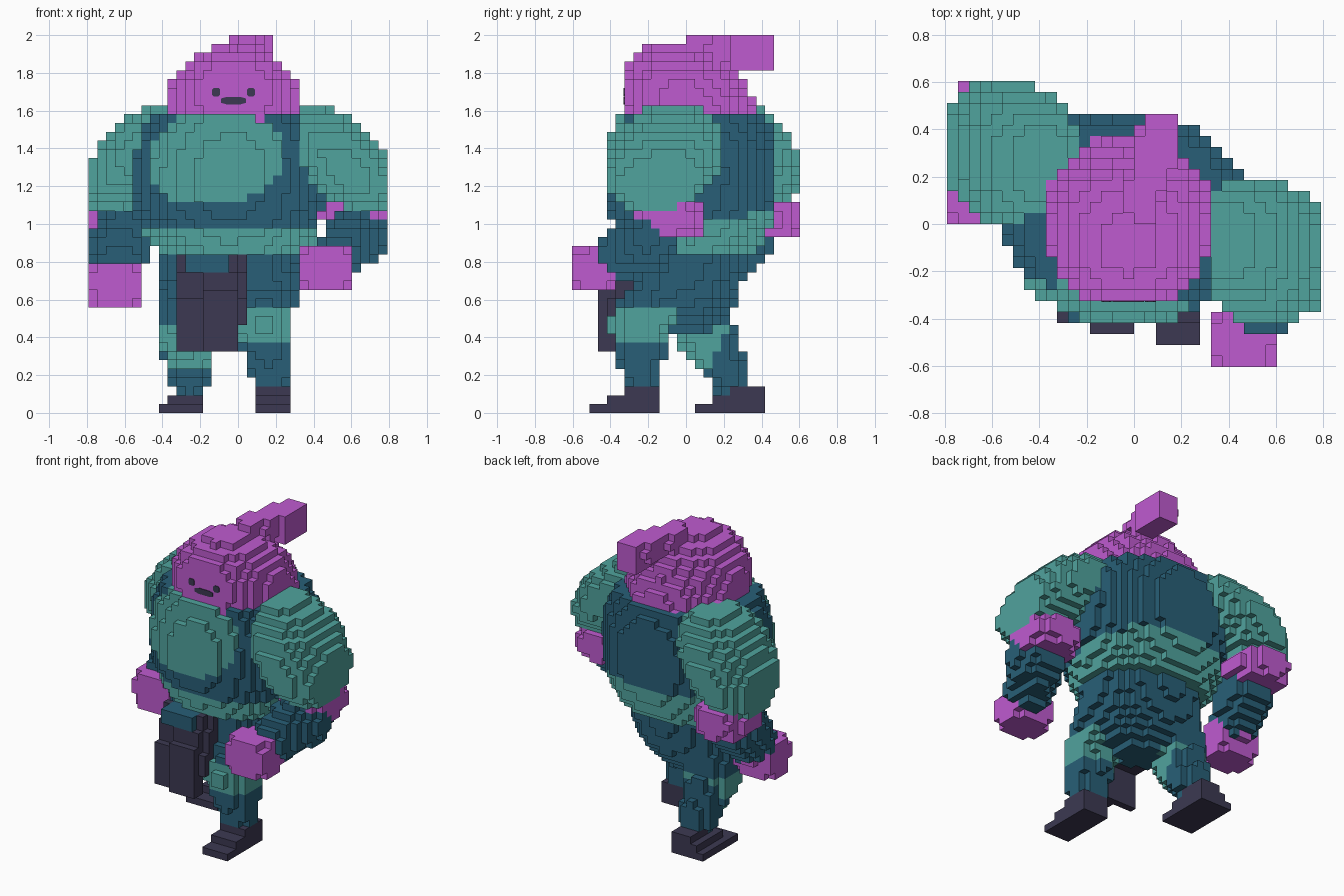
import bpy, bmesh, math
from mathutils import Vector

cube = bpy.data.objects.get("Cube")
if cube:
    bpy.data.objects.remove(cube)

V = 2 / 43                      # edge of one block
NX, NY, NZ = 17, 13, 43         # half width, half depth, height in blocks


def material(name, rgb):
    lin = [((c / 255 + 0.055) / 1.055) ** 2.4 for c in rgb] + [1.0]
    m = bpy.data.materials.new(name)
    m.use_nodes = True
    m.diffuse_color = lin
    m.node_tree.nodes["Principled BSDF"].inputs["Base Color"].default_value = lin
    return m


TEAL = material("teal", (80, 163, 157))
NAVY = material("navy", (40, 95, 119))
MAGENTA = material("magenta", (191, 91, 208))
CHARCOAL = material("charcoal", (60, 57, 82))


# Solid tests: each returns a function that says whether a point is inside
def rounded(centre, radii, n=2.0, lean_x=0.0, lean_y=0.0):
    """Superellipsoid that leans sideways with height."""
    def inside(p):
        d = p - Vector(centre)
        d -= Vector((lean_x, lean_y, 0)) * d.z
        return sum(abs(a / r) ** n for a, r in zip(d, radii)) < 1
    return inside


def limb(points, radii):
    """Tapered tube through the points."""
    def inside(p):
        for a, b, ra, rb in zip(points, points[1:], radii, radii[1:]):
            a, d = Vector(a), Vector(b) - Vector(a)
            t = max(0, min(1, (p - a).dot(d) / d.length_squared))
            if (p - a - d * t).length < ra + (rb - ra) * t:
                return True
        return False
    return inside


def box(x0, x1, y0, y1, z0, z1):
    return lambda p: x0 < p.x < x1 and y0 < p.y < y1 and z0 < p.z < z1


# Block grid: the first part to claim a block keeps it
cells = [(i, j, k) for i in range(-NX, NX) for j in range(-NY, NY) for k in range(NZ)]
taken = set()
parts = {}


def add(name, inside, colour):
    part = parts.setdefault(name, {})
    for c in cells:
        p = (Vector(c) + Vector((.5, .5, .5))) * V
        if c not in taken and inside(p):
            taken.add(c)
            part[c] = colour(p) if callable(colour) else colour


# Head: upright sides and a flat face under a dome, and a swept back tail of hair
dome = rounded((-.023, .015, 1.6), (.357, .36, .35), 2.1, 0, -.3)
add("head", lambda p: p.z > 1.53 and p.y > -.325
    and dome(Vector((p.x, p.y, max(p.z, 1.6)))), MAGENTA)
add("hair_tail", limb([(.03, .08, 1.93), (.09, .35, 1.93)], (.085, .085)), MAGENTA)
add("hair_tail", rounded((.115, .35, 1.9), (.08, .125, .1), 3.5), MAGENTA)


# Arms: leaning shoulder, forearm, fist and a band round the elbow
def arm(name, shoulder, elbow, hand):
    side = math.copysign(1, shoulder[0])
    wrist = Vector(elbow).lerp(Vector(hand), .55)
    band = Vector(elbow) + Vector((0, .1, .1))
    ball = rounded(shoulder, (.25, .3, .29), 2.2, -.55 * side, .2 * side)
    add(name + "_shoulder", lambda p: not -.25 < p.x < .32 and ball(p), TEAL)
    add(name + "_hand", rounded(hand, (.148, .133, .125), 3), MAGENTA)
    add(name + "_forearm", limb([elbow, wrist], (.165, .14)), NAVY)
    add(name + "_arm_band", rounded(band, (.18, .19, .125), 2.4), MAGENTA)


arm("left", (.54, -.115, 1.35), (.62, -.19, .93), (.465, -.48, .765))
arm("right", (-.53, .3, 1.35), (-.61, .32, .93), (-.65, .125, .675))


# Torso with a chest panel and a belt
def torso_colour(p):
    if p.z < 1.0 + 0.15 * max(p.y, 0):
        return TEAL
    dz = p.z - 1.35
    chest = abs((p.x + .12 - .15 * dz) / .35) ** 2.2 + abs(dz / .255) ** 2.2 < 1
    return TEAL if chest and p.y < 0 else NAVY


barrel = rounded((-.035, .03, 1.25), (.515, .455, .6), 2.1)
add("torso", lambda p: .83 < p.z < 1.59 and barrel(p), torso_colour)

# Waist knot and hanging loincloth, which tilts forward towards its hem
add("waist_knot", box(-.28, -.05, -.4, -.28, .75, .86), NAVY)
add("loincloth", lambda p: -.33 < p.x < min(.05, .2 * (p.z - .33)) and .33 < p.z < .84
    and p.y < (-.28 if p.z > .56 else -.37)
    and p.y > (-.47 if -.19 < p.x < 0 else -.42) + .4 * max(0, p.z - .56), CHARCOAL)


# Boots: three steps from toe to ankle
def boot(name, x0, x1, toe, heel, turn):
    for k in range(3):
        add(name, box(x0 + turn * k, x1, toe + .085 * k, heel, k * V, (k + 1) * V), CHARCOAL)


boot("left_boot", .09, .28, -.51, -.14, 0)
boot("right_boot", -.42, -.18, .04, .42, V)

# Pelvis and legs with knee patches
hips = rounded((-.045, 0, .8), (.375, .31, .39))
add("pelvis", lambda p: p.z < .84 and hips(p), NAVY)
LEG = (.165, .155, .095)
add("left_leg", limb([(.15, -.08, .7), (.135, -.25, .47), (.185, -.23, .12)], LEG),
    lambda p: TEAL if .37 < p.z < .58 else NAVY)
add("right_leg", limb([(-.25, .05, .7), (-.27, .11, .42), (-.255, .255, .14)], LEG),
    lambda p: TEAL if p.z < .48 and p.y < .09 + (p.z - .2) * .55 else NAVY)


def finish(name, bm, mats):
    me = bpy.data.meshes.new(name)
    bm.to_mesh(me)
    bm.free()
    for m in mats:
        me.materials.append(m)
    bpy.context.collection.objects.link(bpy.data.objects.new(name, me))


# Skin every part with its exposed block faces
for name, part in parts.items():
    mats = list(dict.fromkeys(part.values()))
    bm, verts = bmesh.new(), {}
    for c, colour in part.items():
        for axis in range(3):
            for side in (0, 1):
                near = list(c)
                near[axis] += 2 * side - 1
                if tuple(near) in taken:
                    continue
                ring = []
                for du, dw in ((0, 0), (1, 0), (1, 1), (0, 1)):
                    q = list(c)
                    q[axis] += side
                    q[(axis + 1) % 3] += du
                    q[(axis + 2) % 3] += dw
                    q = tuple(q)
                    if q not in verts:
                        verts[q] = bm.verts.new(Vector(q) * V)
                    ring.append(verts[q])
                f = bm.faces.new(ring if side else ring[::-1])
                f.material_index = mats.index(colour)
    finish(name, bm, mats)


# Eyes and mouth: thin plates with clipped corners on the flat front of the head
def plate(name, x, z, half_width, half_height):
    bm = bmesh.new()
    ring = []
    for a in range(8):
        t = (a + .5) * math.pi / 4
        c, s = (math.copysign(abs(w) ** .6, w) for w in (math.cos(t), math.sin(t)))
        ring.append(bm.verts.new((x + half_width * c, -7 * V - .004, z + half_height * s)))
    ext = bmesh.ops.extrude_face_region(bm, geom=[bm.faces.new(ring)])
    bmesh.ops.translate(bm, vec=(0, .006, 0),
                        verts=[g for g in ext["geom"] if isinstance(g, bmesh.types.BMVert)])
    bmesh.ops.recalc_face_normals(bm, faces=bm.faces)
    finish(name, bm, [CHARCOAL])


plate("right_eye", -.116, 1.698, .023, .023)
plate("left_eye", .069, 1.698, .023, .023)
plate("mouth", -.024, 1.653, .07, .02)
